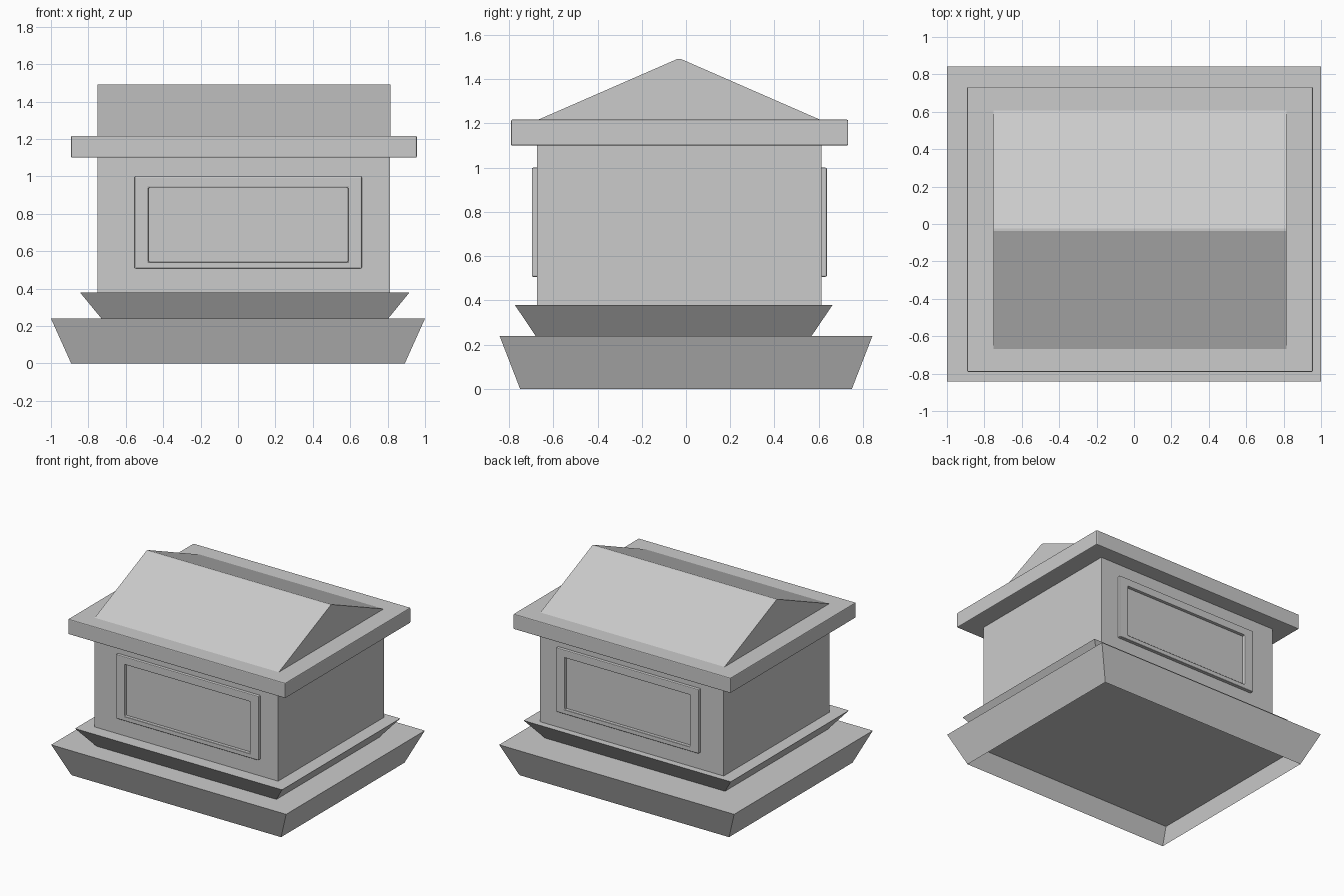
import bpy, bmesh

if "Cube" in bpy.data.objects:
    bpy.data.objects.remove(bpy.data.objects["Cube"])


def make_object(name, verts, faces, bevel=0.0):
    bm = bmesh.new()
    vs = [bm.verts.new(v) for v in verts]
    for f in faces:
        bm.faces.new([vs[i] for i in f])
    if len(faces) > 5 or bevel:
        bmesh.ops.recalc_face_normals(bm, faces=bm.faces)
    mesh = bpy.data.meshes.new(name)
    bm.to_mesh(mesh)
    bm.free()
    obj = bpy.data.objects.new(name, mesh)
    bpy.context.collection.objects.link(obj)
    if bevel:
        mod = obj.modifiers.new("edge_bevel", 'BEVEL')
        mod.width = bevel
        mod.segments = 2
    return obj


def rect(x0, x1, y0, y1, z):
    return [(x0, y0, z), (x1, y0, z), (x1, y1, z), (x0, y1, z)]


def tier(name, low, high, z0, z1, bevel=0.0, open_bottom=False):
    """Block between a lower and an upper rectangle."""
    faces = [(i, (i + 1) % 4, (i + 1) % 4 + 4, i + 4) for i in range(4)]
    faces.append((4, 5, 6, 7))
    if not open_bottom:
        faces.append((3, 2, 1, 0))
    return make_object(name, rect(*low, z0) + rect(*high, z1), faces, bevel)


BODY = (-0.75, 0.813, -0.673, 0.613)

# Flared plinth, hollow underneath
tier("plinth", (-0.892, 0.892, -0.75, 0.75), (-1, 1, -0.843, 0.843),
     0, 0.24, open_bottom=True)
# Flared moulding above the plinth
tier("moulding", (-0.73, 0.803, -0.68, 0.568), (-0.845, 0.917, -0.774, 0.663),
     0.24, 0.38)
# Main box and overhanging cornice
tier("body", BODY, BODY, 0.375, 1.105)
CORNICE = (-0.892, 0.956, -0.791, 0.733)
tier("cornice", CORNICE, CORNICE, 1.10, 1.217, bevel=0.006)

# Gabled roof with a narrow blunted ridge
x0, x1 = -0.752, 0.815
profile = [(-0.675, 1.214), (0.613, 1.214), (-0.015, 1.488),
           (-0.024, 1.492), (-0.038, 1.492), (-0.047, 1.488)]
n = len(profile)
roof_verts = [(x, y, z) for x in (x0, x1) for y, z in profile]
roof_faces = [tuple(range(n)), tuple(range(2 * n - 1, n - 1, -1))]
roof_faces += [(i, i + n, (i + 1) % n + n, (i + 1) % n) for i in range(n)]
make_object("roof", roof_verts, roof_faces)

# Raised panel frames on the front and back, recessed to the box wall
OUTER = (-0.553, 0.662, 0.507, 1.0)
INNER = (-0.478, 0.588, 0.543, 0.94)


def panel_frame(name, wall_y, face_y):
    verts = []
    for (a, b, c, d), y in ((OUTER, wall_y), (OUTER, face_y),
                            (INNER, face_y), (INNER, wall_y)):
        verts += [(a, y, c), (b, y, c), (b, y, d), (a, y, d)]
    faces = []
    for k in range(4):
        p, q = 4 * k, 4 * ((k + 1) % 4)
        faces += [(p + i, p + (i + 1) % 4, q + (i + 1) % 4, q + i)
                  for i in range(4)]
    make_object(name, verts, faces, bevel=0.006)


panel_frame("front_panel_frame", -0.668, -0.697)
panel_frame("back_panel_frame", 0.608, 0.637)
